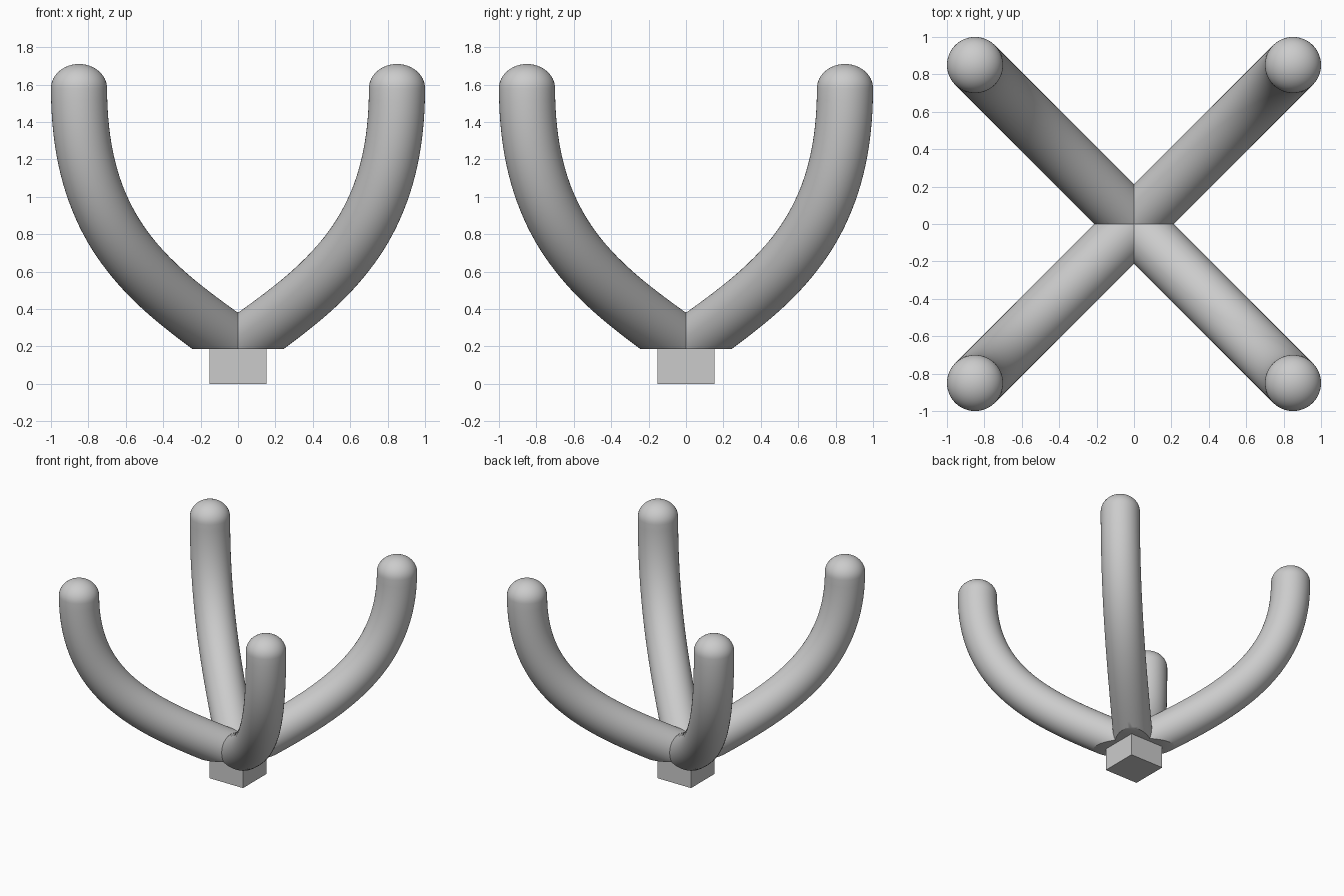
import bpy, bmesh, math
from mathutils import Vector
from mathutils.geometry import interpolate_bezier

if "Cube" in bpy.data.objects:
    bpy.data.objects.remove(bpy.data.objects["Cube"])

R, SEG = 0.15, 48
CUT_Z, TIP_Z, TOP_Z = 0.185, 1.58, 1.71

# Arm centre line, running out along the x = y diagonal
path = interpolate_bezier(Vector((0, 0, 0.196)), Vector((0.45, 0.45, 0.516)),
                          Vector((0.85, 0.85, 0.79)), Vector((0.85, 0.85, TIP_Z)), 40)
start_dir = (path[1] - path[0]).normalized()
path.insert(0, path[0] - start_dir * 0.7)   # run past the centre, trimmed later
side = Vector((-1, 1, 0)).normalized()

bm = bmesh.new()


def ring(centre, tangent, radius):
    up = tangent.cross(side)
    return [bm.verts.new(centre + radius * (math.cos(a) * side + math.sin(a) * up))
            for a in (2 * math.pi * i / SEG for i in range(SEG))]


# Tube rings followed by dome rings
rings = []
for i, p in enumerate(path):
    if i == len(path) - 1:
        t = Vector((0, 0, 1))
    else:
        t = (path[i + 1] - path[max(i - 1, 0)]).normalized()
    if i == 1:
        t = start_dir
    rings.append(ring(p, t, R))
for k in range(1, 12):
    a = k / 12 * math.pi / 2
    centre = path[-1] + Vector((0, 0, (TOP_Z - TIP_Z) * math.sin(a)))
    rings.append(ring(centre, Vector((0, 0, 1)), R * math.cos(a)))
for a, b in zip(rings, rings[1:]):
    for i in range(SEG):
        j = (i + 1) % SEG
        bm.faces.new((a[i], a[j], b[j], b[i]))
pole = bm.verts.new((0.85, 0.85, TOP_Z))
for i in range(SEG):
    bm.faces.new((rings[-1][i], rings[-1][(i + 1) % SEG], pole))
bm.faces.new(rings[0][::-1])


def trim(point, normal):
    geom = bm.verts[:] + bm.edges[:] + bm.faces[:]
    cut = bmesh.ops.bisect_plane(bm, geom=geom, plane_co=point, plane_no=normal,
                                 clear_inner=True)
    return [e for e in cut["geom_cut"] if isinstance(e, bmesh.types.BMEdge)]


# Flat underside, then keep one quadrant for mirroring
bmesh.ops.holes_fill(bm, edges=trim((0, 0, CUT_Z), (0, 0, 1)), sides=0)
trim((0, 0, 0), (1, 0, 0))
trim((0, 0, 0), (0, 1, 0))
bmesh.ops.recalc_face_normals(bm, faces=bm.faces[:])
mesh = bpy.data.meshes.new("curved_arms")
bm.to_mesh(mesh)
bm.free()
arms = bpy.data.objects.new("curved_arms", mesh)
bpy.context.collection.objects.link(arms)
bpy.context.view_layer.objects.active = arms
arms.select_set(True)
mirror = arms.modifiers.new("four_arms", "MIRROR")
mirror.use_axis = (True, True, False)
bpy.ops.object.modifier_apply(modifier="four_arms")
bpy.ops.object.shade_smooth_by_angle(angle=math.radians(30))

# Square base block
bpy.ops.mesh.primitive_cube_add(size=1, location=(0, 0, 0.095))
base = bpy.context.object
base.name = "base_block"
base.scale = (0.306, 0.306, 0.19)
